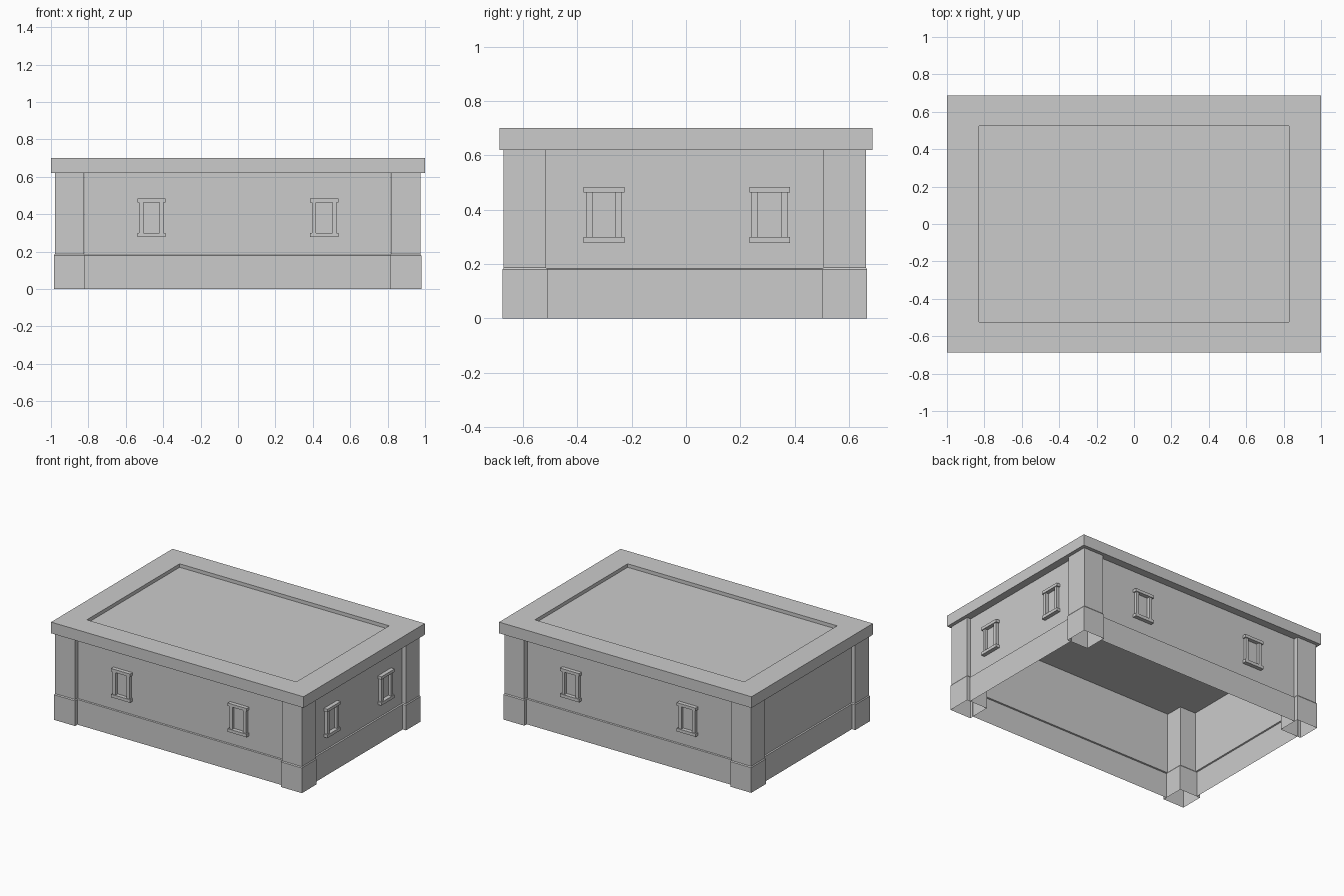
import bpy, bmesh
from math import pi
from mathutils import Matrix, Vector

if "Cube" in bpy.data.objects:
    bpy.data.objects.remove(bpy.data.objects["Cube"])


def finish(name, bm, mat=Matrix.Identity(4)):
    mesh = bpy.data.meshes.new(name)
    bm.transform(mat)
    bm.to_mesh(mesh)
    bm.free()
    ob = bpy.data.objects.new(name, mesh)
    bpy.context.collection.objects.link(ob)
    return ob


def add_box(bm, lo, hi):
    lo, hi = Vector(lo), Vector(hi)
    m = Matrix.Translation((lo + hi) / 2) @ Matrix.Diagonal((*(hi - lo), 1))
    return bmesh.ops.create_cube(bm, size=1, matrix=m)["verts"]


# Lid with a shallow recessed centre
bm = bmesh.new()
add_box(bm, (-1, -0.687, 0.62), (1, 0.687, 0.70))
bm.faces.ensure_lookup_table()
top = max(bm.faces, key=lambda f: f.calc_center_median().z)
bmesh.ops.inset_region(bm, faces=[top], thickness=0.165)
for v in top.verts:
    v.co.x = 0.83 if v.co.x > 0 else -0.83
    v.co.y = 0.525 if v.co.y > 0 else -0.525
ring = bmesh.ops.extrude_face_region(bm, geom=[top])["geom"]
for v in ring:
    if isinstance(v, bmesh.types.BMVert):
        v.co.z -= 0.025
bmesh.ops.delete(bm, geom=[top], context="FACES")
bmesh.ops.recalc_face_normals(bm, faces=bm.faces[:])
finish("lid", bm)

# Hollow corner posts, slightly wider at the foot
for xn, x in (("left", -0.901), ("right", 0.897)):
    for yn, y in (("front", -0.593), ("back", 0.584)):
        bm = bmesh.new()
        rings = []
        for w, z in ((0.083, 0), (0.083, 0.18), (0.078, 0.187), (0.078, 0.62)):
            rings.append([bm.verts.new((x + sx * w, y + sy * w, z))
                          for sx, sy in ((-1, -1), (1, -1), (1, 1), (-1, 1))])
        for a, b in zip(rings, rings[1:]):
            for i in range(4):
                j = (i + 1) % 4
                bm.faces.new((a[i], a[j], b[j], b[i]))
        finish(f"{yn}_{xn}_post", bm)

# Side panels with a proud skirting, each built facing -y and turned into place
# name, turn, distance from centre, ends along local x, ornament centres
sides = (
    ("front", 0, 0.64, (-0.82, 0.816), (-0.463, 0.461)),
    ("right", pi / 2, 0.945, (-0.515, 0.507), (-0.302, 0.308)),
    ("back", pi, 0.631, (-0.816, 0.82), (-0.461, 0.463)),
    ("left", -pi / 2, 0.949, (-0.507, 0.515), ()),
)
for name, turn, d, (x0, x1), ornaments in sides:
    mat = Matrix.Rotation(turn, 4, "Z")
    bm = bmesh.new()
    prof = ((-d - 0.009, 0), (-d - 0.009, 0.18), (-d, 0.183), (-d, 0.62))
    cols = [[bm.verts.new((x, y, z)) for x in (x0, x1)] for y, z in prof]
    for a, b in zip(cols, cols[1:]):
        bm.faces.new((a[0], a[1], b[1], b[0]))
    finish(f"{name}_panel", bm, mat)

    # Small raised frames: two uprights between top and bottom caps
    for n, c in enumerate(ornaments):
        bm = bmesh.new()
        for s in (-1, 1):
            a, b = sorted((c + s * 0.043, c + s * 0.066))
            add_box(bm, (a, -d - 0.022, 0.30), (b, -d, 0.463))
        for z0, z1 in ((0.278, 0.30), (0.463, 0.484)):
            add_box(bm, (c - 0.075, -d - 0.028, z0), (c + 0.075, -d, z1))
        finish(f"{name}_frame_{n + 1}", bm, mat)
